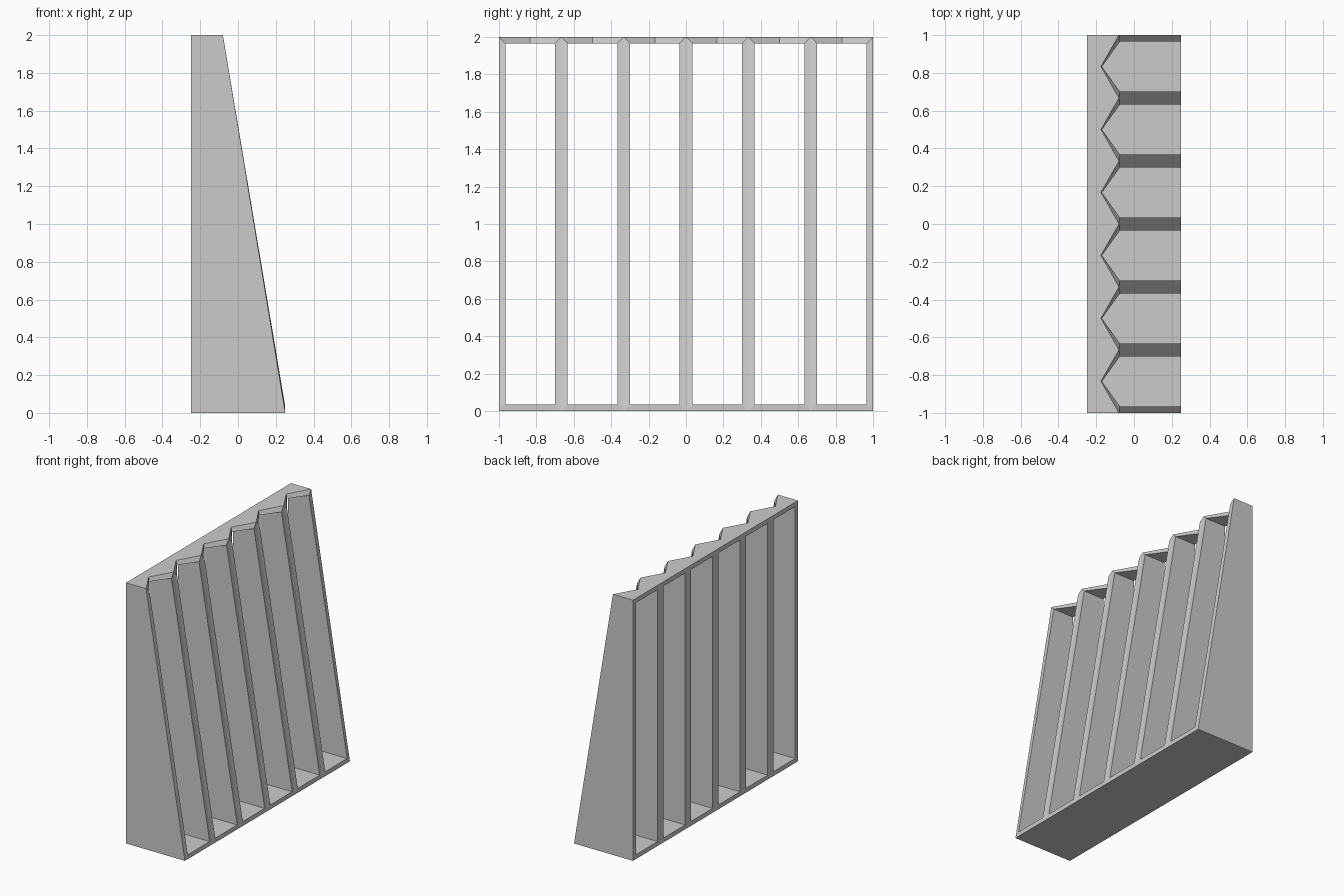
import bpy
import bmesh

if "Cube" in bpy.data.objects:
    bpy.data.objects.remove(bpy.data.objects["Cube"])

BAYS = 6
PITCH = 2 / BAYS
WALL = 0.034
BACK, FOOT, TIP, NOTCH = -0.25, 0.25, -0.08, -0.175
LEAN = (FOOT - TIP) / 2      # how far the front runs forward per unit of drop


def ring(y0, y1, inset, back=False):
    """Outline of one bay: two bottom corners, then the notched top edge."""
    a, b, lo, hi = y0 + inset, y1 - inset, inset, 2 - inset
    d = LEAN * inset
    xs = [BACK] * 5 if back else [FOOT, FOOT, TIP + d, NOTCH + d, TIP + d]
    ys = [a, b, b, (a + b) / 2, a]
    zs = [lo, lo, hi, hi, hi]
    return list(zip(xs, ys, zs))


bm = bmesh.new()


def bridge(r, s, sides=range(5)):
    for i in sides:
        j = (i + 1) % 5
        bm.faces.new([r[i], r[j], s[j], s[i]])


for k in range(BAYS):
    y0 = -1 + k * PITCH
    y1 = y0 + PITCH
    outer_front, inner_front, inner_back, outer_back = [
        [bm.verts.new(p) for p in ring(y0, y1, inset, back)]
        for inset, back in ((0, False), (WALL, False), (WALL, True), (0, True))]
    bridge(outer_front, inner_front)     # front rim
    bridge(inner_front, inner_back)      # inside of the bay
    bridge(inner_back, outer_back)       # back rim
    # outer skin: bottom and top everywhere, side walls only at the ends
    skin = [0, 2, 3]
    if k == 0:
        skin.append(4)
    if k == BAYS - 1:
        skin.append(1)
    bridge(outer_back, outer_front, skin)

# join the bays into one closed frame
bmesh.ops.remove_doubles(bm, verts=bm.verts[:], dist=0.0005)
bmesh.ops.recalc_face_normals(bm, faces=bm.faces[:])
mesh = bpy.data.meshes.new("slanted_bay_frame")
bm.to_mesh(mesh)
bm.free()
frame = bpy.data.objects.new("slanted_bay_frame", mesh)
bpy.context.collection.objects.link(frame)
